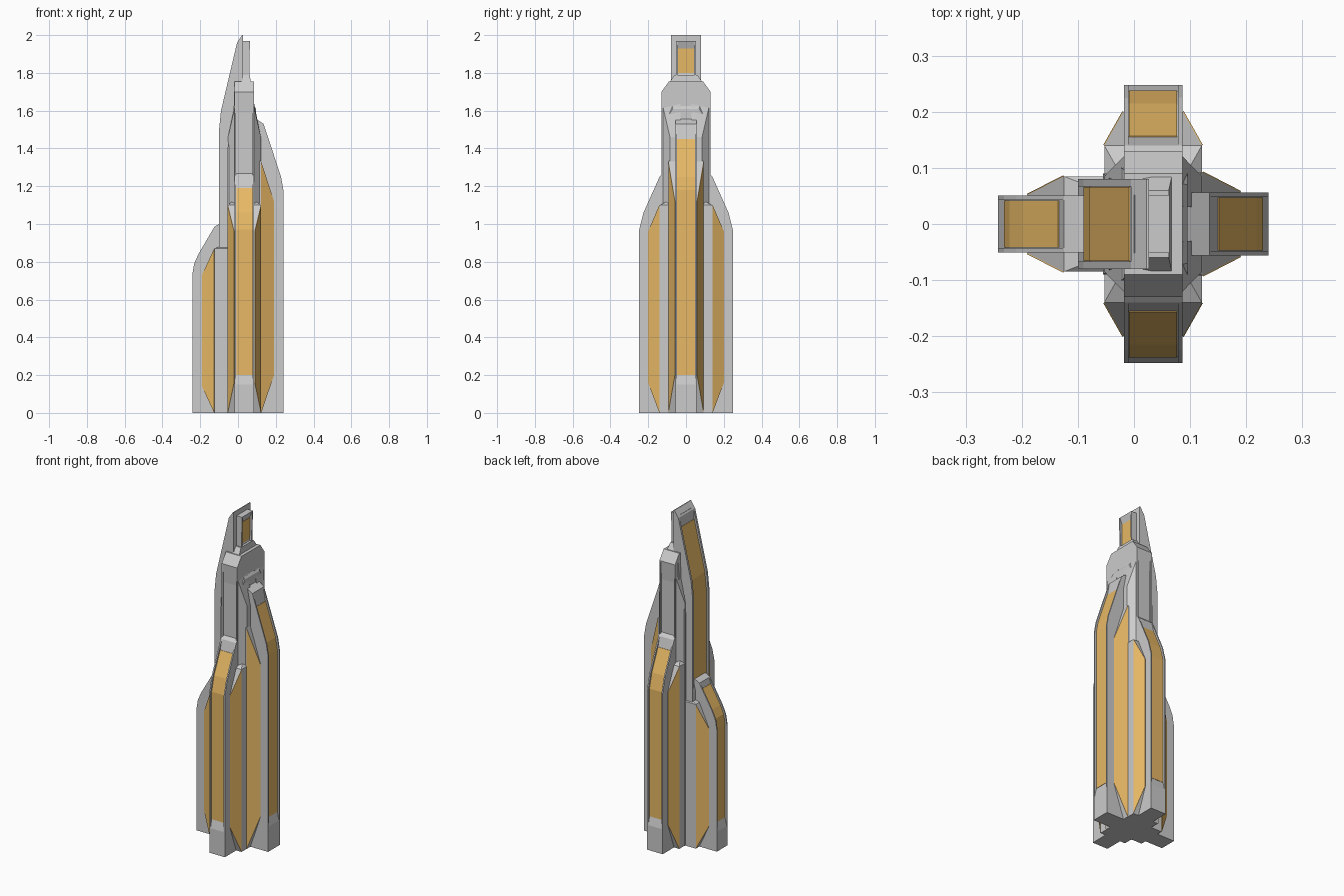
import bpy, bmesh
from math import radians, pi
from mathutils import Matrix, Vector

if "Cube" in bpy.data.objects:
    bpy.data.objects.remove(bpy.data.objects["Cube"])

gold = bpy.data.materials.new("gold_glass")
gold.diffuse_color = (0.8, 0.48, 0.13, 1)
gold.use_nodes = True
gold.node_tree.nodes["Principled BSDF"].inputs["Base Color"].default_value = gold.diffuse_color


def finish(bm, name, frame=None, mat=None):
    bmesh.ops.recalc_face_normals(bm, faces=bm.faces)
    if frame:
        bmesh.ops.transform(bm, matrix=frame, verts=bm.verts)
    me = bpy.data.meshes.new(name)
    bm.to_mesh(me)
    bm.free()
    ob = bpy.data.objects.new(name, me)
    bpy.context.collection.objects.link(ob)
    if mat:
        me.materials.append(mat)
    return ob


def prism(bm, outline, t0, t1):
    """Extrude an (r, z) outline sideways from t0 to t1."""
    a = [bm.verts.new((r, t0, z)) for r, z in outline]
    f = bm.faces.new(a)
    ext = bmesh.ops.extrude_face_region(bm, geom=[f])["geom"]
    new = [v for v in ext if isinstance(v, bmesh.types.BMVert)]
    bmesh.ops.translate(bm, verts=new, vec=(0, t1 - t0, 0))
    bm.faces.new(list(reversed(a))) if not f.is_valid else None


def hull(name, pts, frame=None):
    bm = bmesh.new()
    for p in pts:
        bm.verts.new(p)
    res = bmesh.ops.convex_hull(bm, input=bm.verts)
    junk = [g for g in res["geom_interior"] if isinstance(g, bmesh.types.BMVert)]
    bmesh.ops.delete(bm, geom=junk, context='VERTS')
    bmesh.ops.dissolve_limit(bm, angle_limit=radians(1), verts=bm.verts, edges=bm.edges)
    return finish(bm, name, frame)


def r_at(profile, z):
    for (r0, z0), (r1, z1) in zip(profile, profile[1:]):
        if z0 <= z <= z1:
            return r0 + (r1 - r0) * (z - z0) / max(z1 - z0, 1e-6)
    return profile[-1][0]


def frame_at(angle, offset):
    """Local r, t, z axes turned to face one side."""
    return Matrix.Translation(offset) @ Matrix.Rotation(radians(angle), 4, 'Z')


def wing(name, frame, profile, w, rin, za, zb, rail=0.008, depth=0.012):
    """Two rails with a recessed wall and a gold panel between them."""
    zbot, ztop = profile[0][1], profile[-1][1]
    bm = bmesh.new()
    closed = profile + [(rin, ztop), (rin, zbot)]
    prism(bm, closed, w - rail, w)
    prism(bm, closed, -w, -w + rail)
    finish(bm, name + "_rails", frame)
    # recessed wall with sloping toe and cap
    zs = sorted({zbot, max(zbot + 0.001, za - 0.05), za, zb, ztop}
                | {z for _, z in profile})
    wall = [(r_at(profile, z) - (depth if za <= z <= zb else 0), z) for z in zs]
    bm = bmesh.new()
    prism(bm, wall + [(rin, ztop), (rin, zbot)], -w + rail, w - rail)
    finish(bm, name + "_wall", frame)
    # gold panel
    strip = [(r_at(profile, z) - depth + 0.002, z) for z in zs if za <= z <= zb]
    bm = bmesh.new()
    inner = [(r - 0.006, z) for r, z in reversed(strip)]
    prism(bm, strip + inner, -w + rail + 0.001, w - rail - 0.001)
    finish(bm, name + "_panel", frame, gold)


def flank(name, frame, ro, w, z1, z2, ri, wi, zb, z3, r0, rise, glass=True):
    """Wider block behind a wing, with slanted gold side faces."""
    pts = []
    for s in (-1, 1):
        pts += [(ro, s * w, z1), (ro, s * w, z2), (ri, s * wi, zb), (ri, s * wi, z3),
                (r0, s * wi, zb), (r0, s * wi, z3), (r0, s * w, z3 + rise)]
    hull(name, pts, frame)
    if glass:
        bm = bmesh.new()
        for s in (-1, 1):
            n = Vector((wi - w, s * (ro - ri), 0)).normalized() * 0.002
            face = [(ro, s * w, z1), (ro, s * w, z2), (ri, s * wi, z3), (ri, s * wi, zb)]
            f = bm.faces.new([bm.verts.new(Vector(p) + n) for p in face])
            back = bmesh.ops.extrude_face_region(bm, geom=[f])["geom"]
            bmesh.ops.translate(bm, vec=-3 * n,
                                verts=[v for v in back if isinstance(v, bmesh.types.BMVert)])
        finish(bm, name + "_glass", frame, gold)


# front and back wings, each with a second tier
for side, ang in (("front", -90), ("back", 90)):
    fr = frame_at(ang, (0.034, 0, 0))
    wing(side + "_wing", fr, [(0.248, 0), (0.248, 0.97), (0.225, 1.06), (0.14, 1.25), (0.12, 1.27)],
         0.052, 0.03, 0.2, 1.19)
    flank(side + "_flank", fr, 0.2, 0.053, 0.16, 0.96, 0.14, 0.087, 0, 1.1, 0.08, 0.03)
    wing(side + "_upper_tier", fr, [(0.13, 1.0), (0.13, 1.7), (0.09, 1.755)],
         0.052, 0.0, 1.1, 1.53)
    flank(side + "_upper_flank", fr, 0.122, 0.051, 0.9, 1.62, 0.085, 0.087, 0.9, 1.46,
          0.03, 0.18, glass=False)

# right wing
fr = frame_at(0, (0, 0, 0))
wing("right_wing", fr, [(0.24, 0), (0.24, 1.18), (0.228, 1.25), (0.135, 1.53), (0.09, 1.56)],
     0.056, 0.05, 0.2, 1.45)
flank("right_flank", fr, 0.19, 0.057, 0.2, 1.12, 0.122, 0.092, 0, 1.33, 0.06, 0.1)

# left wing
fr = frame_at(180, (0, 0, 0))
wing("left_wing", fr, [(0.242, 0), (0.242, 0.73), (0.232, 0.79), (0.21, 0.84),
                       (0.125, 0.985), (0.1, 1.0)], 0.051, 0.04, 0.17, 0.95)
flank("left_flank", fr, 0.19, 0.052, 0.14, 0.73, 0.125, 0.085, 0, 0.87, 0.04, 0.03)

# tall spire rising above the left wing
wing("spire", fr, [(0.1, 0.85), (0.1, 1.5), (0.09, 1.6), (0.005, 1.96), (-0.022, 2.0)],
     0.08, -0.027, 0.98, 1.9, rail=0.013)

# crown box on the right of the spire
wing("crown", frame_at(0, (0, 0, 0)), [(0.058, 1.7), (0.06, 1.8), (0.063, 1.97)],
     0.052, 0.0, 1.8, 1.93, rail=0.008, depth=0.014)

# central core with a sloping shoulder
core = []
for s in (-1, 1):
    core += [(-0.055, s * 0.09, 0), (0.092, s * 0.09, 0), (-0.055, s * 0.09, 1.4),
             (0.095, s * 0.09, 1.58), (0.095, s * 0.07, 1.61), (0.07, s * 0.075, 1.65),
             (-0.03, s * 0.07, 1.65)]
hull("core", core)
hull("upper_core", [(x, s * y, z) for s in (-1, 1) for x, y, z in
                    ((-0.03, 0.1, 1.4), (0.072, 0.12, 1.4), (-0.02, 0.1, 1.7),
                     (0.075, 0.12, 1.7), (0.0, 0.06, 1.79), (0.062, 0.06, 1.79))])
